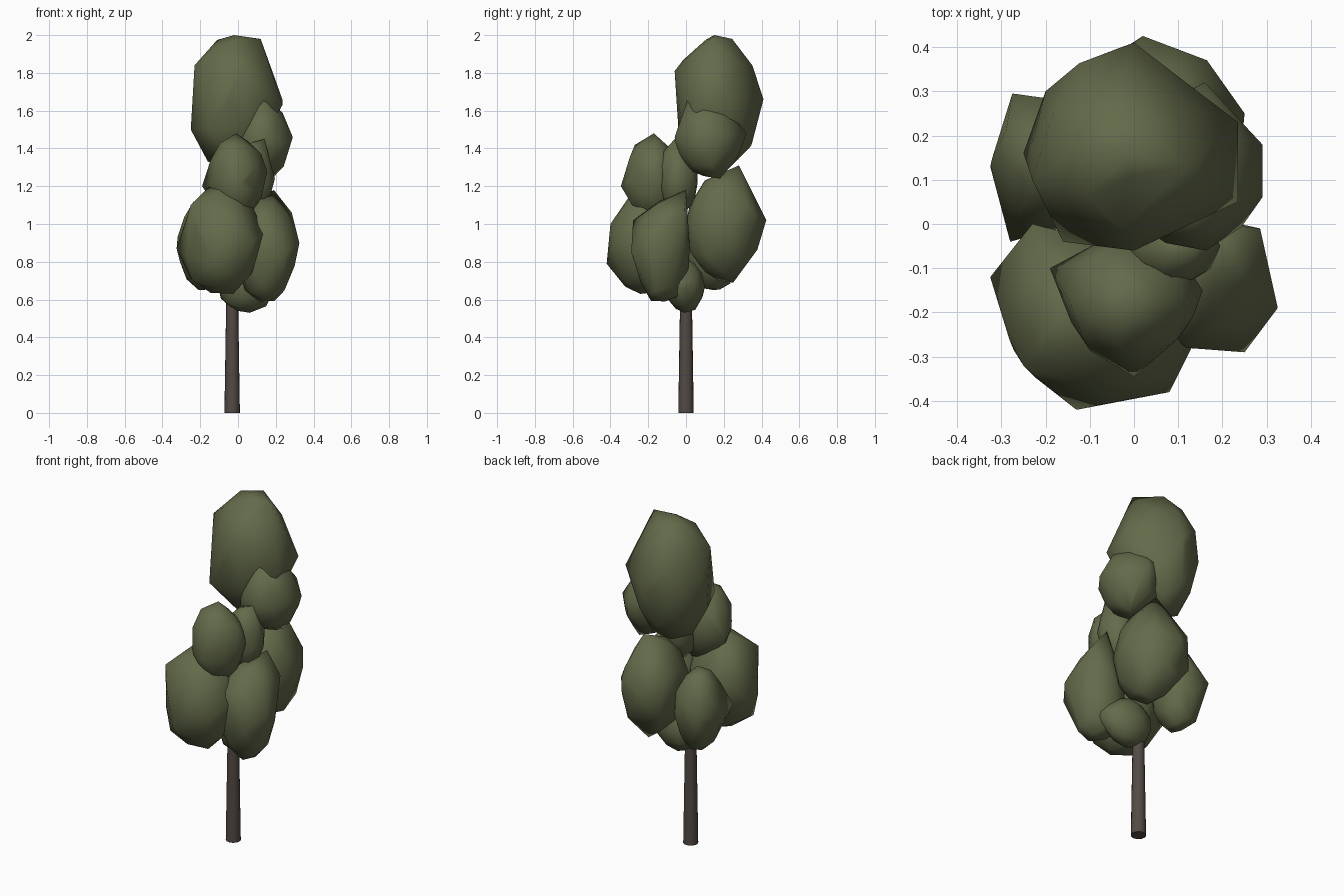
import bpy, bmesh, random
from mathutils import Vector, Euler

random.seed(7)

cube = bpy.data.objects.get("Cube")
if cube:
    bpy.data.objects.remove(cube, do_unlink=True)


def make_material(name, rgb):
    mat = bpy.data.materials.new(name)
    mat.use_nodes = True
    mat.diffuse_color = (*rgb, 1)
    node = next(n for n in mat.node_tree.nodes if n.type == "BSDF_PRINCIPLED")
    node.inputs["Base Color"].default_value = (*rgb, 1)
    node.inputs["Roughness"].default_value = 0.9
    return mat


leaf_green = make_material("leaf_green", (0.125, 0.145, 0.068))
bark_brown = make_material("bark_brown", (0.085, 0.068, 0.058))


def finish(name, bm, mat):
    mesh = bpy.data.meshes.new(name)
    bm.to_mesh(mesh)
    bm.free()
    mesh.materials.append(mat)
    obj = bpy.data.objects.new(name, mesh)
    bpy.context.collection.objects.link(obj)


def leaf_clump(name, low, high, *peaks):
    """Lumpy ball fitted between two corners, with its skin pulled out to the peaks."""
    ball = bmesh.new()
    bmesh.ops.create_icosphere(ball, subdivisions=2, radius=1)
    turn = Euler([random.uniform(0, 6) for _ in range(3)]).to_matrix()
    points = [turn @ v.co * random.uniform(0.95, 1.06) for v in ball.verts]
    ball.free()
    for axis in range(3):
        values = [p[axis] for p in points]
        lo, span = min(values), max(values) - min(values)
        for p in points:
            p[axis] = low[axis] + (p[axis] - lo) / span * (high[axis] - low[axis])

    # Wrap core and peaks in one tight skin
    bm = bmesh.new()
    for p in points + [Vector(peak) for peak in peaks]:
        bm.verts.new(p)
    bmesh.ops.convex_hull(bm, input=bm.verts[:])
    inside = [v for v in bm.verts if not v.link_faces]
    bmesh.ops.delete(bm, geom=inside, context='VERTS')
    bmesh.ops.recalc_face_normals(bm, faces=bm.faces[:])
    for f in bm.faces:
        f.smooth = True
    finish(name, bm, leaf_green)


# Upper foliage
leaf_clump("crown_top", (-0.23, -0.05, 1.3), (0.15, 0.4, 1.98),
           (0.12, 0.13, 1.98), (-0.02, 0.15, 2), (0.235, 0.23, 1.66),
           (0.235, 0.05, 1.63), (-0.23, 0.1, 1.84), (0, -0.06, 1.81),
           (-0.25, 0.16, 1.5), (-0.16, -0.04, 1.5), (-0.2, 0.3, 1.62),
           (0, 0.41, 1.66))
leaf_clump("crown_side", (-0.02, -0.06, 1.25), (0.27, 0.29, 1.63),
           (0.13, 0.02, 1.69), (0.29, 0.06, 1.46), (0.29, 0.18, 1.46),
           (0.16, 0.32, 1.48), (0.18, 0.18, 1.24))

# Middle foliage
leaf_clump("middle_front", (-0.16, -0.31, 1.02), (0.14, -0.03, 1.46),
           (-0.01, -0.17, 1.48), (0, -0.345, 1.2), (-0.19, -0.1, 1.2),
           (0.155, -0.15, 1.28))
leaf_clump("middle_inner", (-0.03, -0.15, 1.05), (0.18, 0.06, 1.43),
           (0.14, -0.06, 1.45), (0.195, -0.05, 1.24))

# Lower foliage
leaf_clump("lower_front", (-0.29, -0.39, 0.63), (0.12, -0.04, 1.18),
           (-0.25, -0.32, 1.1), (-0.13, -0.42, 0.79), (-0.325, -0.12, 0.87),
           (-0.14, -0.16, 1.21), (-0.03, -0.4, 1), (0.08, -0.38, 0.9),
           (0.135, -0.27, 0.95), (-0.24, -0.29, 0.7), (-0.23, 0, 1.05))
leaf_clump("lower_left", (0, -0.27, 0.59), (0.3, 0.02, 1.12),
           (0.325, -0.19, 0.9), (0.25, -0.29, 0.85), (0.12, -0.28, 1.02),
           (0.285, -0.01, 1.06), (0.19, 0, 1.18), (0.23, -0.19, 0.63))
leaf_clump("lower_back", (-0.1, 0, 0.7), (0.24, 0.39, 1.28),
           (0.02, 0.425, 1.02), (0.165, 0.37, 1.05), (0.25, 0.25, 1),
           (0.08, 0.28, 1.31), (-0.08, 0.36, 0.88), (-0.09, 0.34, 1.1),
           (0.07, 0.25, 0.69))
leaf_clump("lower_right", (-0.32, 0, 0.65), (-0.05, 0.28, 1.13),
           (-0.275, 0.295, 0.9), (-0.325, 0.13, 0.87), (-0.28, -0.04, 0.87))
leaf_clump("lower_base", (-0.11, -0.11, 0.53), (0.19, 0.1, 0.82),
           (0.22, -0.08, 0.7))

# Trunk: tapered round post reaching into the foliage
bm = bmesh.new()
bmesh.ops.create_cone(bm, cap_ends=True, segments=16, radius1=0.041,
                      radius2=0.029, depth=0.75)
bmesh.ops.translate(bm, verts=bm.verts, vec=Vector((-0.031, 0, 0.375)))
for f in bm.faces:
    f.smooth = len(f.verts) == 4
finish("trunk", bm, bark_brown)
